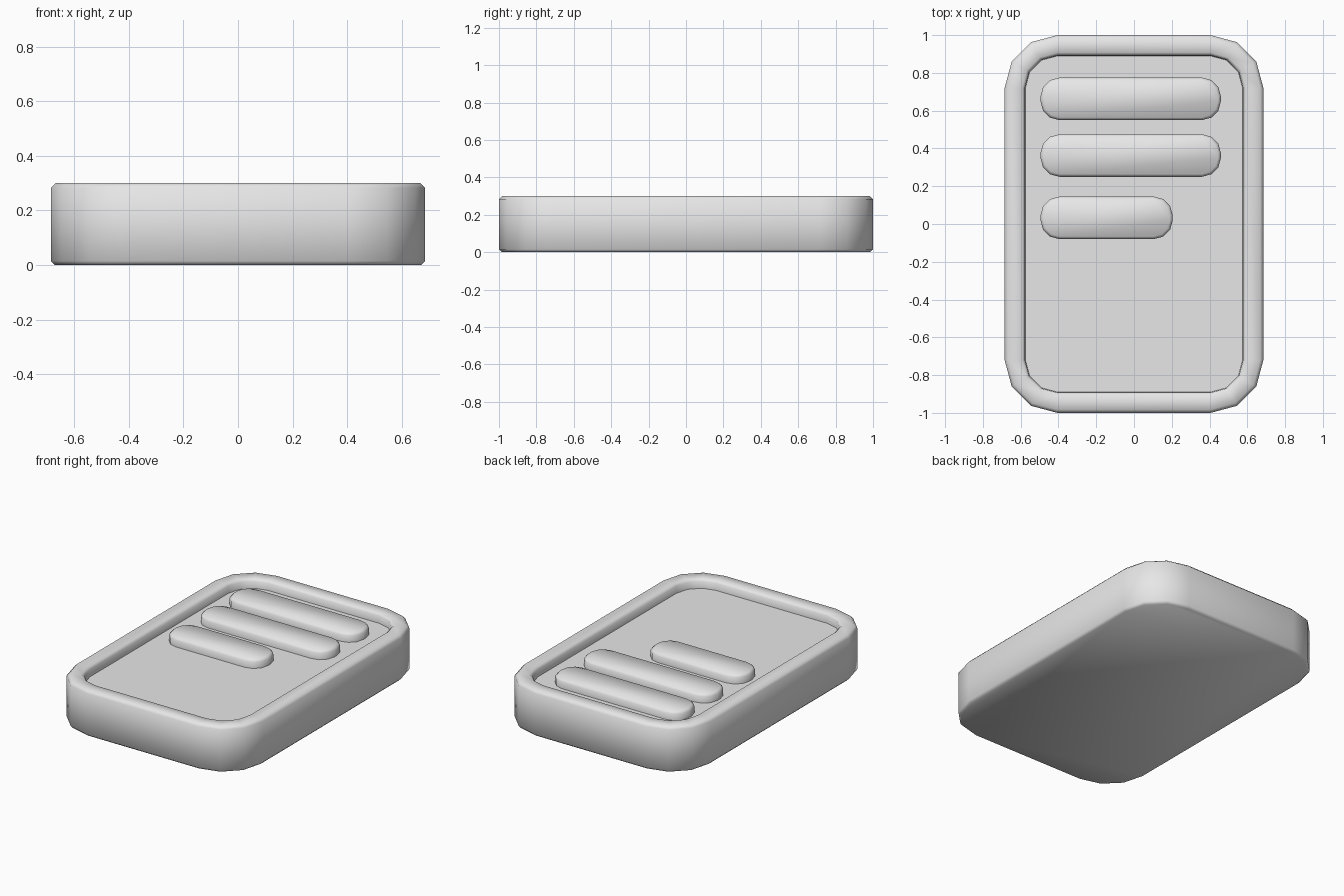
import bpy
import bmesh
import math

cube = bpy.data.objects.get("Cube")
if cube:
    bpy.data.objects.remove(cube, do_unlink=True)

grey = bpy.data.materials.new("light_grey")
grey.use_nodes = True
colour = (0.8, 0.8, 0.8, 1)
grey.diffuse_color = colour
grey.node_tree.nodes["Principled BSDF"].inputs["Base Color"].default_value = colour

STEPS = 3  # facets in each rounded corner


def rounded_outline(half_x, half_y, radius):
    """Counter-clockwise rounded rectangle."""
    points = []
    for corner, (sx, sy) in enumerate([(1, 1), (-1, 1), (-1, -1), (1, -1)]):
        for step in range(STEPS + 1):
            angle = math.pi / 2 * (corner + step / STEPS)
            points.append((sx * (half_x - radius) + radius * math.cos(angle),
                           sy * (half_y - radius) + radius * math.sin(angle)))
    return points


def build_stack(name, half_x, half_y, radius, profile, centre=(0, 0)):
    """Join outlines, each inset and raised by the profile, and cap both ends."""
    bm = bmesh.new()
    rings = []
    for inset, z in profile:
        outline = rounded_outline(half_x - inset, half_y - inset, radius - inset)
        rings.append([bm.verts.new((x + centre[0], y + centre[1], z)) for x, y in outline])
    count = len(rings[0])
    for low, high in zip(rings, rings[1:]):
        for i in range(count):
            j = (i + 1) % count
            bm.faces.new((low[i], low[j], high[j], high[i]))
    bm.faces.new(rings[0][::-1])
    bm.faces.new(rings[-1])
    mesh = bpy.data.meshes.new(name)
    bm.to_mesh(mesh)
    bm.free()
    mesh.materials.append(grey)
    obj = bpy.data.objects.new(name, mesh)
    bpy.context.collection.objects.link(obj)
    bpy.ops.object.select_all(action="DESELECT")
    obj.select_set(True)
    bpy.context.view_layer.objects.active = obj
    bpy.ops.object.shade_smooth_by_angle(angle=math.radians(50))
    return obj


# Tray: chamfered foot, wall, rounded rim and sunken floor
build_stack("tray", 0.685, 1.0, 0.28, [
    (0.015, 0), (0, 0.015), (0, 0.283), (0.017, 0.3),
    (0.093, 0.3), (0.107, 0.286), (0.11, 0.24)])

# Raised bars: left end, right end, bottom, top
bars = {
    "upper_bar": (-0.495, 0.46, 0.55, 0.775),
    "middle_bar": (-0.495, 0.46, 0.25, 0.475),
    "short_bar": (-0.495, 0.205, -0.08, 0.145),
}
for name, (x0, x1, y0, y1) in bars.items():
    build_stack(name, (x1 - x0) / 2, (y1 - y0) / 2, 0.1,
                [(0, 0.235), (0, 0.283), (0.015, 0.298)],
                ((x0 + x1) / 2, (y0 + y1) / 2))
